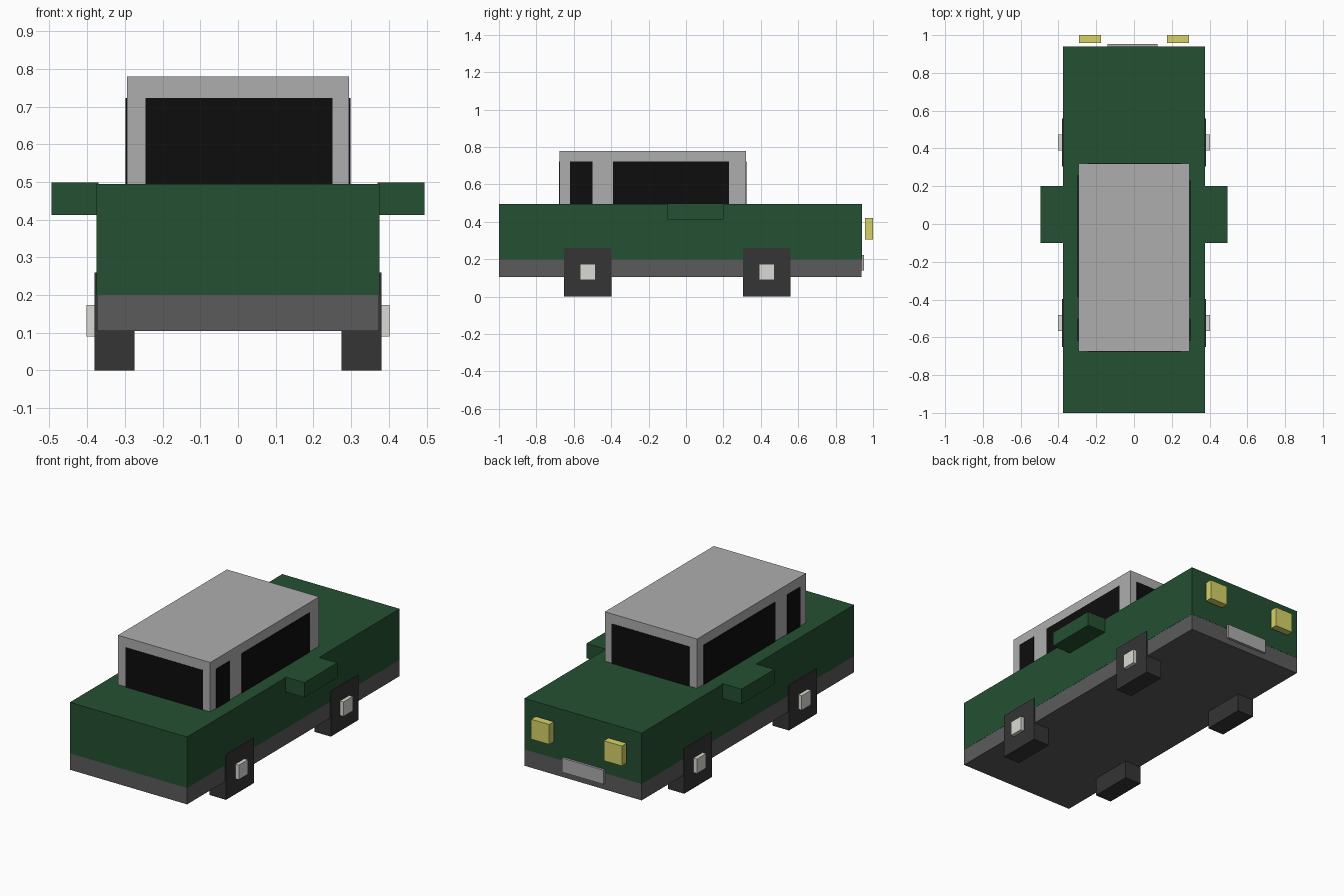
import bpy

if "Cube" in bpy.data.objects:
    bpy.data.objects.remove(bpy.data.objects["Cube"])


def material(name, rgb):
    m = bpy.data.materials.new(name)
    m.diffuse_color = (*rgb, 1)
    m.use_nodes = True
    m.node_tree.nodes["Principled BSDF"].inputs["Base Color"].default_value = m.diffuse_color
    return m


GREEN = material("green_paint", (0.018, 0.08, 0.032))
BLACK = material("black_glass", (0.004, 0.004, 0.004))
RUBBER = material("dark_rubber", (0.035, 0.035, 0.035))
TRIM = material("dark_grey", (0.105, 0.105, 0.105))
YELLOW = material("yellow_lamp", (0.68, 0.65, 0.14))
SILVER = material("silver", (0.42, 0.42, 0.42))
WHITE = material("off_white", (0.7, 0.7, 0.66))


def box(name, x, y, z, mat):
    """Box spanning the given (min, max) ranges."""
    spans = (x, y, z)
    bpy.ops.mesh.primitive_cube_add(size=1, location=[(a + b) / 2 for a, b in spans])
    ob = bpy.context.object
    ob.name = name
    ob.scale = [b - a for a, b in spans]
    bpy.ops.object.transform_apply(location=False, rotation=False, scale=True)
    ob.data.materials.append(mat)
    return ob


def pair(name, x, y, z, mat):
    """Matching boxes on the right (+x) and left (-x)."""
    box("right_" + name, x, y, z, mat)
    box("left_" + name, (-x[1], -x[0]), y, z, mat)


# Body, underside and cabin
box("body", (-0.375, 0.375), (-1.0, 0.94), (0.20, 0.495), GREEN)
box("chassis", (-0.374, 0.374), (-0.999, 0.939), (0.105, 0.20), TRIM)
box("cabin", (-0.295, 0.295), (-0.675, 0.32), (0.495, 0.78), SILVER)

# End windows
for name, y in (("front_window", (-0.678, -0.66)), ("rear_window", (0.305, 0.323))):
    box(name, (-0.245, 0.25), y, (0.49, 0.723), BLACK)

# Side windows: the long left one reaches slightly further
pair("small_window", (0.28, 0.298), (-0.62, -0.50), (0.49, 0.723), BLACK)
box("right_long_window", (0.28, 0.298), (-0.39, 0.23), (0.49, 0.723), BLACK)
box("left_long_window", (-0.298, -0.28), (-0.39, 0.26), (0.49, 0.723), BLACK)

# Side mirrors
pair("mirror", (0.37, 0.495), (-0.10, 0.20), (0.412, 0.498), GREEN)

# Square wheels with hub caps
for end, y in (("front", -0.525), ("rear", 0.432)):
    pair(end + "_wheel", (0.275, 0.38), (y - 0.127, y + 0.127), (0, 0.26), RUBBER)
    pair(end + "_hub", (0.37, 0.402), (y - 0.042, y + 0.042), (0.09, 0.174), WHITE)

# Lamps and plate on the +y end
pair("lamp", (0.175, 0.29), (0.957, 1.0), (0.305, 0.42), YELLOW)
box("plate", (-0.14, 0.125), (0.93, 0.953), (0.14, 0.222), SILVER)
